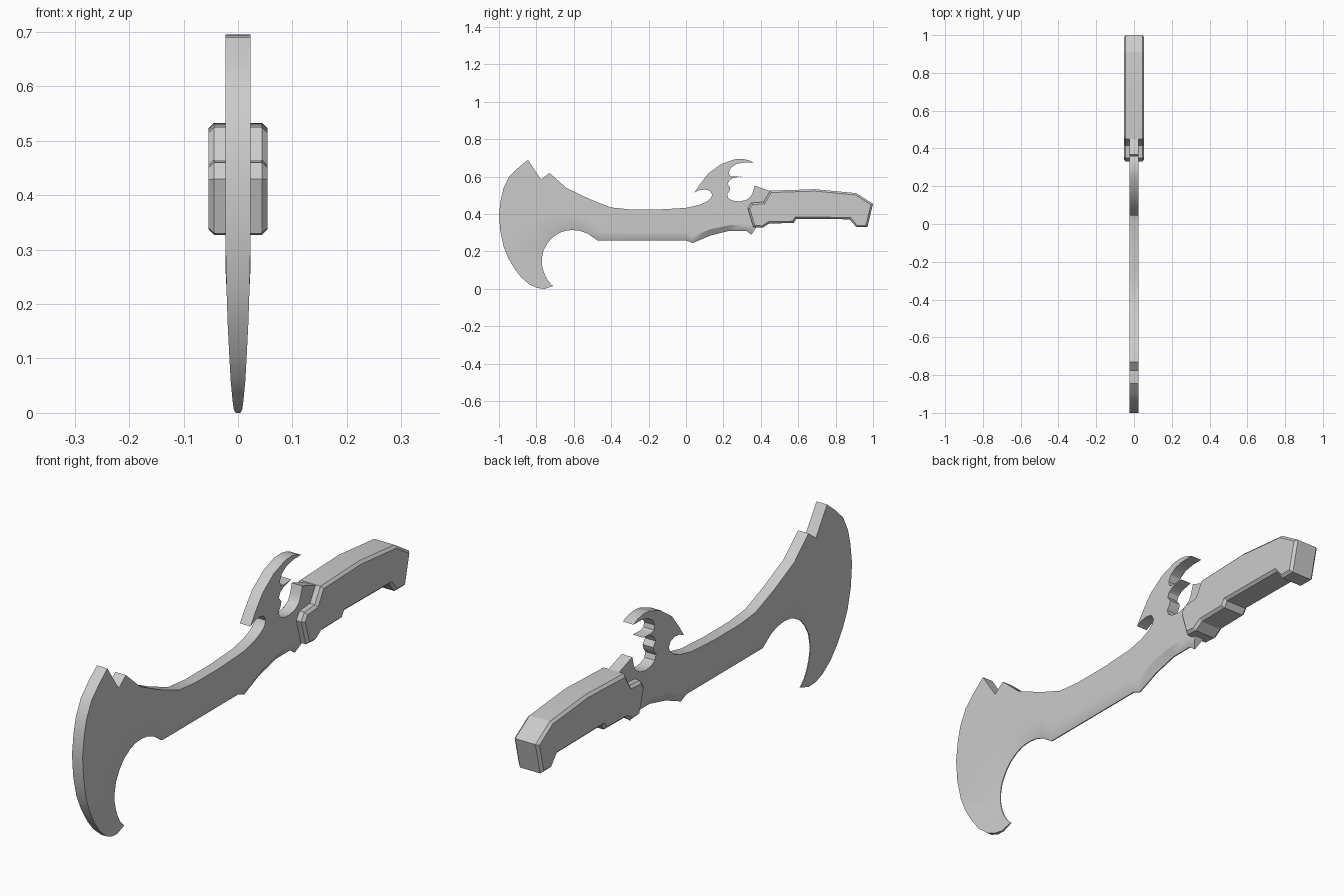
import bpy
import bmesh

grey = bpy.data.materials.new("plain grey")
grey.diffuse_color = (0.6, 0.6, 0.6, 1)


def finish(bm, name, angle):
    bmesh.ops.recalc_face_normals(bm, faces=bm.faces)
    mesh = bpy.data.meshes.new(name)
    bm.to_mesh(mesh)
    bm.free()
    mesh.materials.append(grey)
    obj = bpy.data.objects.new(name, mesh)
    bpy.context.collection.objects.link(obj)
    mesh.shade_smooth()
    mesh.set_sharp_from_angle(angle=angle)
    wn = obj.modifiers.new("even shading", 'WEIGHTED_NORMAL')
    wn.keep_sharp = True
    return obj


# Blade: flat body, with a ground bevel running from a ridge to a thin edge
T = 0.023
back = [  # handle end, finger guard, spine, notch and nose, as (y, z)
    (.55, .42), (.50, .50), (.445, .525), (.367, .552), (.357, .515), (.345, .492),
    (.32, .475), (.285, .468), (.25, .472), (.226, .485), (.220, .505), (.232, .522),
    (.237, .54), (.222, .56), (.23, .578), (.25, .592), (.30, .603), (.25, .600),
    (.232, .607), (.228, .625), (.24, .648), (.27, .668), (.31, .676), (.36, .677),
    (.335, .688), (.30, .695), (.26, .693), (.19, .668), (.12, .618), (.075, .56),
    (.045, .515), (.07, .527), (.10, .532), (.127, .525), (.14, .503), (.132, .484),
    (.11, .466), (.07, .449), (0, .433), (-.14, .425), (-.30, .425), (-.40, .435),
    (-.515, .48), (-.64, .54), (-.73, .62), (-.775, .585), (-.845, .69), (-.90, .645),
    (-.945, .60), (-.975, .54), (-.99, .48), (-1, .40), (-.993, .31)]
# ridge (y, z) and matching cutting edge (y, z), from the handle to the hook tip
bevel = [
    (.38, .335, .35, .29), (.32, .345, .323, .31), (.23, .34, .23, .31),
    (.13, .32, .13, .285), (.04, .285, .035, .245), (0, .305, 0, .26),
    (-.445, .305, -.475, .26), (-.515, .365, -.525, .295), (-.56, .387, -.565, .31),
    (-.607, .40, -.607, .315), (-.67, .405, -.645, .311), (-.73, .40, -.675, .30),
    (-.80, .38, -.712, .277), (-.86, .345, -.74, .245), (-.945, .265, -.762, .205),
    (-.975, .225, -.77, .165), (-.95, .165, -.77, .13), (-.915, .105, -.762, .095),
    (-.88, .06, -.75, .065), (-.835, .022, -.735, .04), (-.795, .005, -.722, .026),
    (-.757, 0, -.71, .015)]
JOIN = 15  # here the ridge meets the outer curve
taper = [.021, .019, .016, .0135, .010, .0075, .004]

bm = bmesh.new()


def pair(y, z, t):
    return bm.verts.new((-t, y, z)), bm.verts.new((t, y, z))


spine = [pair(y, z, T) for y, z in back]
ridge = [pair(b[0], b[1], T if i < JOIN else taper[i - JOIN]) for i, b in enumerate(bevel)]
edge = [pair(b[2], b[3], .002) for b in bevel]
for s in (0, 1):
    bm.faces.new([p[s] for p in spine + ridge[JOIN::-1]])
    for i in range(len(bevel) - 1):
        bm.faces.new([p[s] for p in (ridge[i], ridge[i + 1], edge[i + 1], edge[i])])
rim = spine + ridge[JOIN:] + edge[::-1] + [ridge[0]]
for a, b in zip(rim, rim[1:] + rim[:1]):
    bm.faces.new((a[0], b[0], b[1], a[1]))
finish(bm, "blade", 0.5)

# Handle: thick angular grip with chamfered side borders
grip = [(.45, .525), (.415, .465), (.35, .46), (.33, .43), (.36, .33), (.41, .327),
        (.445, .35), (.575, .352), (.59, .375), (.875, .372), (.91, .33), (.97, .33),
        (1, .455), (.91, .512), (.69, .533)]
bm = bmesh.new()
sides = [[bm.verts.new((x, y, z)) for y, z in grip] for x in (-.054, .054)]
caps = [bm.faces.new(s) for s in sides]
for i in range(len(grip)):
    j = (i + 1) % len(grip)
    bm.faces.new((sides[0][i], sides[0][j], sides[1][j], sides[1][i]))
bmesh.ops.recalc_face_normals(bm, faces=bm.faces)
bmesh.ops.bevel(bm, geom=[e for f in caps for e in f.edges], offset=.01,
                segments=1, affect='EDGES')
finish(bm, "handle", 0.2)
